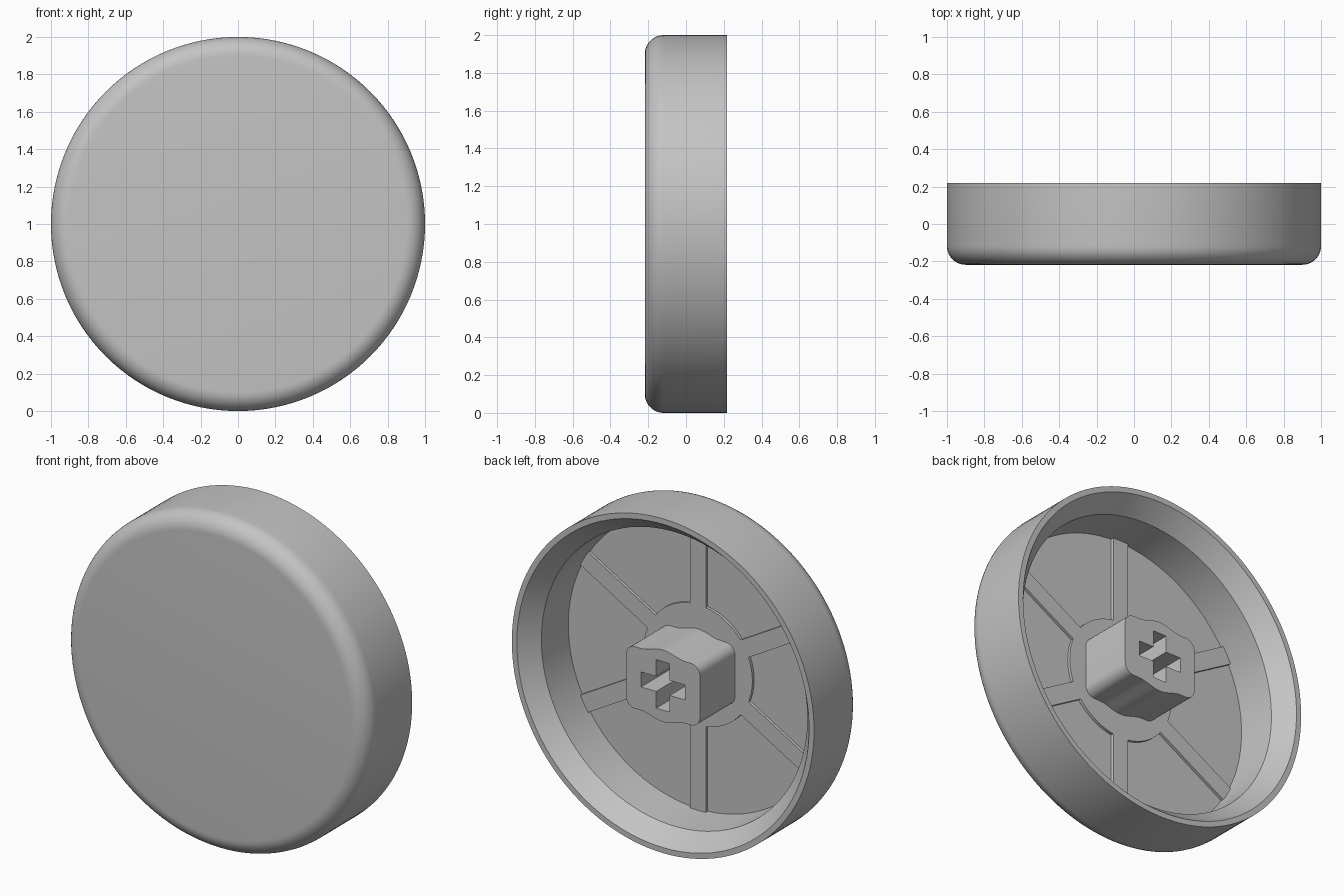
import bpy, bmesh, math
from mathutils import Matrix, Vector

cube = bpy.data.objects.get("Cube")
if cube:
    bpy.data.objects.remove(cube, do_unlink=True)

grey = bpy.data.materials.new("light_grey")
grey.use_nodes = True
grey.diffuse_color = (0.55, 0.55, 0.55, 1)
grey.node_tree.nodes["Principled BSDF"].inputs["Base Color"].default_value = grey.diffuse_color

BACK, FLOOR, PLATE = 0.218, -0.13, -0.113
CENTRE = Vector((0, 0, 1))


def finish(name, bm):
    """Turn a bmesh into a grey object with smooth curves and crisp edges."""
    bmesh.ops.recalc_face_normals(bm, faces=bm.faces)
    mesh = bpy.data.meshes.new(name)
    bm.to_mesh(mesh)
    bm.free()
    mesh.materials.append(grey)
    obj = bpy.data.objects.new(name, mesh)
    obj.location = CENTRE
    bpy.context.collection.objects.link(obj)
    smooth(obj)
    return obj


def smooth(obj):
    bpy.ops.object.select_all(action='DESELECT')
    obj.select_set(True)
    bpy.context.view_layer.objects.active = obj
    bpy.ops.object.shade_smooth_by_angle(angle=math.radians(30))


def prism(name, outline, y0, y1):
    """Extrude an (x, z) outline along y."""
    bm = bmesh.new()
    face = bm.faces.new([bm.verts.new((x, y0, z)) for x, z in outline])
    out = bmesh.ops.extrude_face_region(bm, geom=[face])
    verts = [v for v in out["geom"] if isinstance(v, bmesh.types.BMVert)]
    bmesh.ops.translate(bm, verts=verts, vec=(0, y1 - y0, 0))
    return finish(name, bm)


def polar(r, a):
    return r * math.cos(a), r * math.sin(a)


# Cap shell: revolved profile with rounded front edge and flared back rim
profile = [(0, -BACK)]
for i in range(11):
    dx, dy = polar(0.1, math.radians(-90 + 9 * i))
    profile.append((0.9 + dx, -BACK + 0.1 + dy))
profile += [(1, BACK), (0.967, BACK), (0.88, 0.11), (0.87, FLOOR), (0, FLOOR)]
bm = bmesh.new()
verts = [bm.verts.new((r, y, 0)) for r, y in profile]
edges = [bm.edges.new(pair) for pair in zip(verts, verts[1:])]
bmesh.ops.spin(bm, geom=verts + edges, cent=(0, 0, 0), axis=(0, 1, 0),
               angle=2 * math.pi, steps=128)
bmesh.ops.remove_doubles(bm, verts=bm.verts, dist=1e-4)
finish("cap_shell", bm)

# Raised centre plate with six thin spokes, as one outline
half, plate_r, tip_r = 0.052, 0.36, 0.873
star = []
spread = math.asin(half / plate_r)
for k in range(6):
    a = math.radians(90 + 60 * k)
    rot = Matrix.Rotation(a, 2)
    for side in (-half, half):
        star.append(tuple(rot @ Vector((tip_r, side))))
    start, end = a + spread, a + math.radians(60) - spread
    star += [polar(plate_r, start + (end - start) * i / 12) for i in range(13)]
prism("spoke_plate", star, FLOOR - 0.02, PLATE)

# Hub: rounded block whose top and bottom swell in the middle
w, h, r = 0.245, 0.185, 0.06
top = [(w - r + dx, h - r + dz) for dx, dz in
       (polar(r, math.radians(15 * i)) for i in range(7))]
for i in range(17):
    x = 0.15 - 0.3 * i / 16
    top.append((x, h + 0.015 * (1 + math.cos(math.pi * x / 0.15))))
top += [(-w + r + dx, h - r + dz) for dx, dz in
        (polar(r, math.radians(90 + 15 * i)) for i in range(7))]
hub = prism("hub", top + [(-x, -z) for x, z in top], FLOOR - 0.02, BACK)

# Cross-shaped socket cut into the hub
arm, t = 0.145, 0.045
corner = [(arm, -t), (arm, t), (t, t)]
cross = [tuple(Matrix.Rotation(math.radians(90 * k), 2) @ Vector(p))
         for k in range(4) for p in corner]
cutter = prism("socket_cutter", cross, PLATE, BACK + 0.1)
cutter.hide_render = True
cut = hub.modifiers.new("socket", 'BOOLEAN')
cut.operation = 'DIFFERENCE'
cut.solver = 'EXACT'
cut.object = cutter
bpy.context.view_layer.objects.active = hub
bpy.ops.object.modifier_apply(modifier=cut.name)
bpy.data.objects.remove(cutter, do_unlink=True)
smooth(hub)
